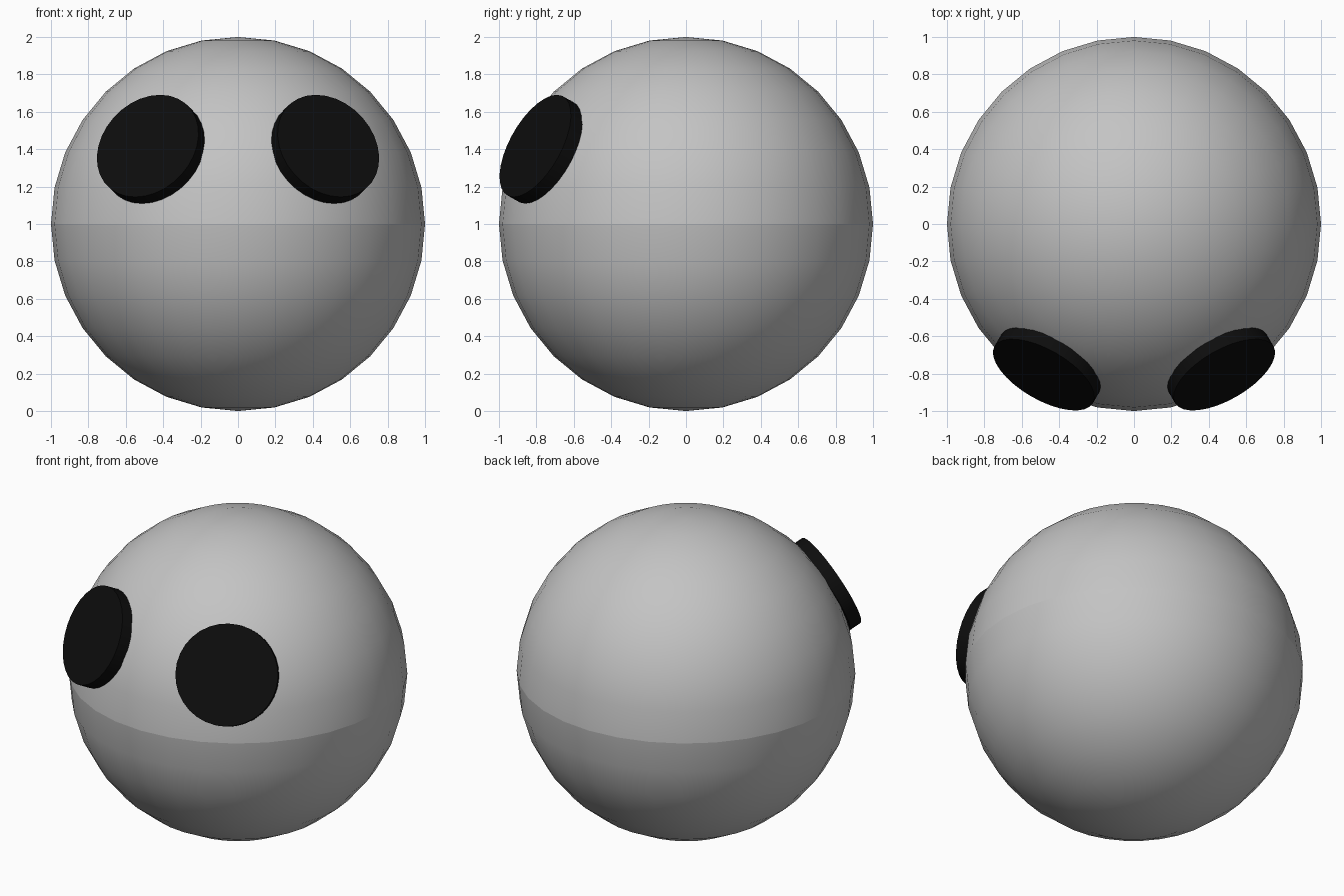
import bpy
import bmesh
from mathutils import Vector

cube = bpy.data.objects.get("Cube")
if cube:
    bpy.data.objects.remove(cube, do_unlink=True)


def make_material(name, value):
    mat = bpy.data.materials.new(name)
    mat.use_nodes = True
    colour = (value, value, value, 1)
    mat.diffuse_color = colour
    mat.node_tree.nodes["Principled BSDF"].inputs["Base Color"].default_value = colour
    return mat


grey = make_material("light_grey", 0.55)
black = make_material("black", 0.004)

# Round body, with a crisp seam around its equator
bpy.ops.mesh.primitive_uv_sphere_add(segments=32, ring_count=16, radius=1, location=(0, 0, 1))
body = bpy.context.object
body.name = "body"
body.data.materials.append(grey)
bpy.ops.object.shade_smooth()
bm = bmesh.new()
bm.from_mesh(body.data)
for edge in bm.edges:
    if all(abs(v.co.z) < 0.001 for v in edge.verts):
        edge.smooth = False
bm.to_mesh(body.data)
bm.free()

# Flat disc eyes, turned outward and up
for name, side in (("left_eye", 1), ("right_eye", -1)):
    facing = Vector((0.45 * side, -0.78, 0.44)).normalized()
    centre = Vector((0.465 * side, -0.775, 1.4))
    bpy.ops.mesh.primitive_cylinder_add(
        vertices=32, radius=0.304, depth=0.08, location=centre,
        rotation=facing.to_track_quat("Z", "Y").to_euler())
    eye = bpy.context.object
    eye.name = name
    eye.data.materials.append(black)
    bpy.ops.object.shade_smooth_by_angle()
